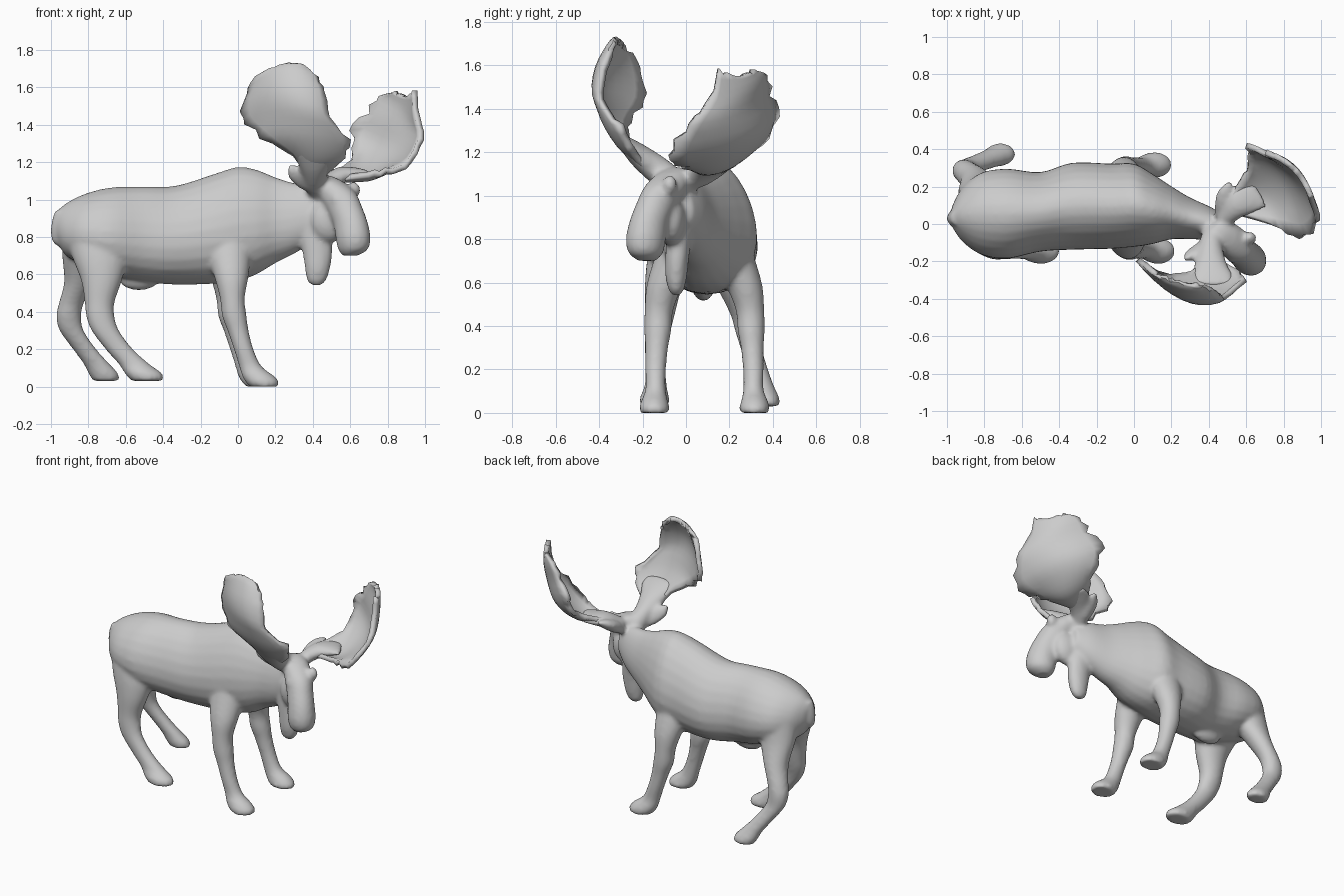
import bpy, bmesh, math, random
from mathutils import Vector

random.seed(4)
X, Y, Z = Vector((1, 0, 0)), Vector((0, 1, 0)), Vector((0, 0, 1))
FACE = Vector((0.75, -0.65, 0)).normalized()     # the head is turned aside
SIDE = Vector((0.65, 0.75, 0)).normalized()


def spline(rows, steps):
    """Catmull-Rom resampling of rows of numbers."""
    out = []
    n = len(rows)
    for i in range(n - 1):
        a, b, c, d = (rows[max(0, min(n - 1, i + k))] for k in (-1, 0, 1, 2))
        for s in range(steps):
            t = s / steps
            out.append([0.5 * (2 * q + (r - p) * t + (2 * p - 5 * q + 4 * r - w) * t * t
                               + (3 * q - p - 3 * r + w) * t ** 3)
                        for p, q, r, w in zip(a, b, c, d)])
    return out + [list(rows[-1])]


def make_object(name, bm):
    bmesh.ops.recalc_face_normals(bm, faces=bm.faces)
    me = bpy.data.meshes.new(name)
    bm.to_mesh(me)
    bm.free()
    ob = bpy.data.objects.new(name, me)
    bpy.context.collection.objects.link(ob)
    return ob


def tube(bm, rings, u, v, egg=0.0, sides=24):
    """Closed loft through rings (x, y, z, radius along u, radius along v)."""
    loops = []
    for x, y, z, a, b in spline(rings, 4):
        loop = []
        for k in range(sides):
            t = math.tau * k / sides
            p = Vector((x, y, z)) + u * (max(a, .004) * math.cos(t) * (1 - egg * math.sin(t))) \
                + v * (max(b, .004) * math.sin(t))
            loop.append(bm.verts.new(p))
        loops.append(loop)
    for p, q in zip(loops, loops[1:]):
        for k in range(sides):
            m = (k + 1) % sides
            bm.faces.new((p[k], p[m], q[m], q[k]))
    bm.faces.new(loops[0])
    bm.faces.new(loops[-1])


def blob(bm, c, r):
    """Ellipsoid bump."""
    new = bmesh.ops.create_uvsphere(bm, u_segments=16, v_segments=10, radius=1)["verts"]
    for w in new:
        w.co = Vector((c[0] + w.co.x * r[0], c[1] + w.co.y * r[1], c[2] + w.co.z * r[2]))


bm = bmesh.new()

# trunk and neck
tube(bm, [(-.975, .04, .86, .05, .07), (-.92, .05, .84, .14, .14), (-.82, .055, .84, .215, .19),
          (-.68, .055, .83, .238, .235), (-.5, .065, .815, .21, .255), (-.33, .095, .81, .23, .265),
          (-.12, .095, .845, .225, .295), (0, .10, .87, .22, .305), (.1, .08, .88, .185, .28),
          (.2, .06, .89, .14, .23), (.3, .03, .90, .11, .19), (.42, 0, .93, .085, .145),
          (.5, -.03, .95, .06, .09)], Y, Z, egg=0.18)

# head, muzzle and jaw
tube(bm, [(.60, -.18, .70, .04, .04), (.615, -.185, .735, .085, .075), (.615, -.185, .80, .098, .087),
          (.60, -.17, .88, .10, .083), (.565, -.135, .96, .11, .083), (.52, -.09, 1.04, .12, .087),
          (.48, -.06, 1.10, .08, .07), (.46, -.04, 1.13, .03, .03)], FACE, SIDE)
blob(bm, (.49, -.07, .89), (.11, .07, .12))

# throat bell
tube(bm, [(.41, -.03, .84, .09, .06), (.425, -.04, .72, .08, .055), (.425, -.045, .63, .067, .05),
          (.42, -.045, .565, .05, .035), (.42, -.045, .54, .02, .015)], X, Y)

# front legs: the far one mirrors the near one
front = [(-.05, 0, .85, .13, .10), (-.045, -.05, .70, .115, .10), (-.035, -.10, .58, .09, .083),
         (-.03, -.125, .47, .066, .066), (-.02, -.13, .38, .066, .063), (0, -.135, .30, .057, .053),
         (.03, -.14, .20, .053, .048), (.065, -.14, .11, .06, .047), (.105, -.145, .06, .085, .06),
         (.13, -.145, .025, .09, .07), (.14, -.145, 0, .078, .065)]
tube(bm, front, X, Y)
tube(bm, [(x - .02, .17 - y, z, a, b) for x, y, z, a, b in front], X, Y)

# hind legs in mid stride
tube(bm, [(-.77, -.02, .85, .16, .13), (-.74, -.07, .70, .15, .11), (-.73, -.105, .57, .11, .085),
          (-.74, -.12, .45, .08, .068), (-.737, -.13, .38, .076, .06), (-.71, -.14, .30, .074, .05),
          (-.635, -.14, .20, .074, .047), (-.555, -.14, .12, .083, .052), (-.505, -.145, .07, .10, .068),
          (-.485, -.145, .03, .085, .065)], X, Y)
tube(bm, [(-.79, .12, .85, .15, .13), (-.82, .17, .70, .12, .10), (-.85, .23, .56, .08, .08),
          (-.89, .27, .45, .067, .065), (-.905, .285, .38, .067, .06), (-.89, .30, .30, .065, .05),
          (-.82, .33, .20, .063, .048), (-.755, .355, .12, .07, .052), (-.72, .37, .07, .08, .06),
          (-.705, .375, .03, .07, .055)], X, Y)

# tail, belly bump, brows
tube(bm, [(-.95, .03, .94, .03, .035), (-.972, .03, .86, .028, .035), (-.97, .03, .79, .028, .032),
          (-.965, .03, .755, .012, .015)], X, Y)
blob(bm, (-.53, .08, .575), (.11, .05, .06))
blob(bm, (.53, -.175, 1.0), (.035, .035, .04))
blob(bm, (.62, -.075, 1.05), (.035, .035, .045))

# ears
tube(bm, [(.43, -.07, 1.04, .025, .025), (.36, -.13, 1.10, .05, .035), (.30, -.17, 1.15, .04, .03),
          (.27, -.19, 1.18, .008, .01)], Vector((.75, -.3, .6)).normalized(), Vector((.3, .75, .6)).normalized())
tube(bm, [(.46, .02, 1.05, .025, .025), (.475, .09, 1.09, .045, .045), (.49, .17, 1.13, .045, .035),
          (.51, .23, 1.16, .008, .01)], X, Z)

# antler stalks
tube(bm, [(.43, -.03, 1.04, .06, .06), (.41, -.12, 1.11, .065, .065), (.41, -.21, 1.18, .085, .055),
          (.42, -.28, 1.24, .11, .035), (.42, -.33, 1.28, .10, .015)], X, Vector((0, .6, .8)))
tube(bm, [(.46, .01, 1.06, .05, .055), (.53, .09, 1.12, .07, .05), (.60, .14, 1.14, .09, .035),
          (.67, .17, 1.145, .09, .015)], Vector((-.5, .85, 0)).normalized(), Z)

body = make_object("body_with_head_and_legs", bm)
rm = body.modifiers.new("fuse", "REMESH")
rm.mode = "VOXEL"
rm.voxel_size = 0.013
rm.use_smooth_shade = True
sm = body.modifiers.new("soften", "SMOOTH")
sm.factor = 0.5
sm.iterations = 7


def palm(name, sections):
    """Cupped antler blade: each section is back, middle and front point."""
    rows = spline(sections, 3)
    bm = bmesh.new()
    cols = 10
    grid = []
    for i, r in enumerate(rows):
        a, m, b = Vector(r[0:3]), Vector(r[3:6]), Vector(r[6:9])
        line = []
        for k in range(cols + 1):
            t = k / cols
            p = a * (2 * (t - .5) * (t - 1)) + m * (4 * t * (1 - t)) + b * (2 * t * (t - .5))
            if i > 5 and (k in (0, cols) or i == len(rows) - 1):   # ragged rim
                p += (m - p) * random.uniform(-.06, .1) + Z * random.uniform(-.012, .008)
            line.append(bm.verts.new(p))
        grid.append(line)
    for p, q in zip(grid, grid[1:]):
        for k in range(cols):
            bm.faces.new((p[k], p[k + 1], q[k + 1], q[k]))
    ob = make_object(name, bm)
    so = ob.modifiers.new("thickness", "SOLIDIFY")
    so.thickness = 0.03
    so.offset = 0
    bpy.ops.object.select_all(action="DESELECT")
    ob.select_set(True)
    bpy.context.view_layer.objects.active = ob
    bpy.ops.object.shade_smooth_by_angle(angle=math.radians(35))


# antler blades
palm("right_antler", [
    (.37, -.17, 1.14, .40, -.18, 1.13, .45, -.17, 1.13),
    (.34, -.22, 1.19, .40, -.235, 1.17, .50, -.22, 1.17),
    (.27, -.27, 1.27, .42, -.31, 1.24, .57, -.26, 1.24),
    (.13, -.265, 1.34, .38, -.38, 1.36, .59, -.30, 1.32),
    (.02, -.19, 1.44, .28, -.395, 1.48, .49, -.39, 1.44),
    (.04, -.20, 1.56, .26, -.385, 1.59, .47, -.375, 1.57),
    (.11, -.26, 1.66, .28, -.345, 1.69, .42, -.345, 1.65),
    (.20, -.30, 1.70, .29, -.32, 1.72, .36, -.325, 1.70)])
palm("left_antler", [
    (.52, .16, 1.15, .55, .10, 1.11, .57, .05, 1.12),
    (.56, .21, 1.17, .62, .12, 1.11, .64, .03, 1.13),
    (.60, .29, 1.21, .70, .16, 1.125, .73, 0, 1.14),
    (.61, .37, 1.28, .77, .22, 1.19, .82, -.04, 1.16),
    (.61, .41, 1.37, .83, .25, 1.27, .92, -.07, 1.21),
    (.69, .385, 1.47, .88, .24, 1.38, .98, .02, 1.33),
    (.76, .36, 1.56, .88, .27, 1.49, .96, .10, 1.43),
    (.84, .31, 1.58, .90, .24, 1.55, .95, .14, 1.58)])
